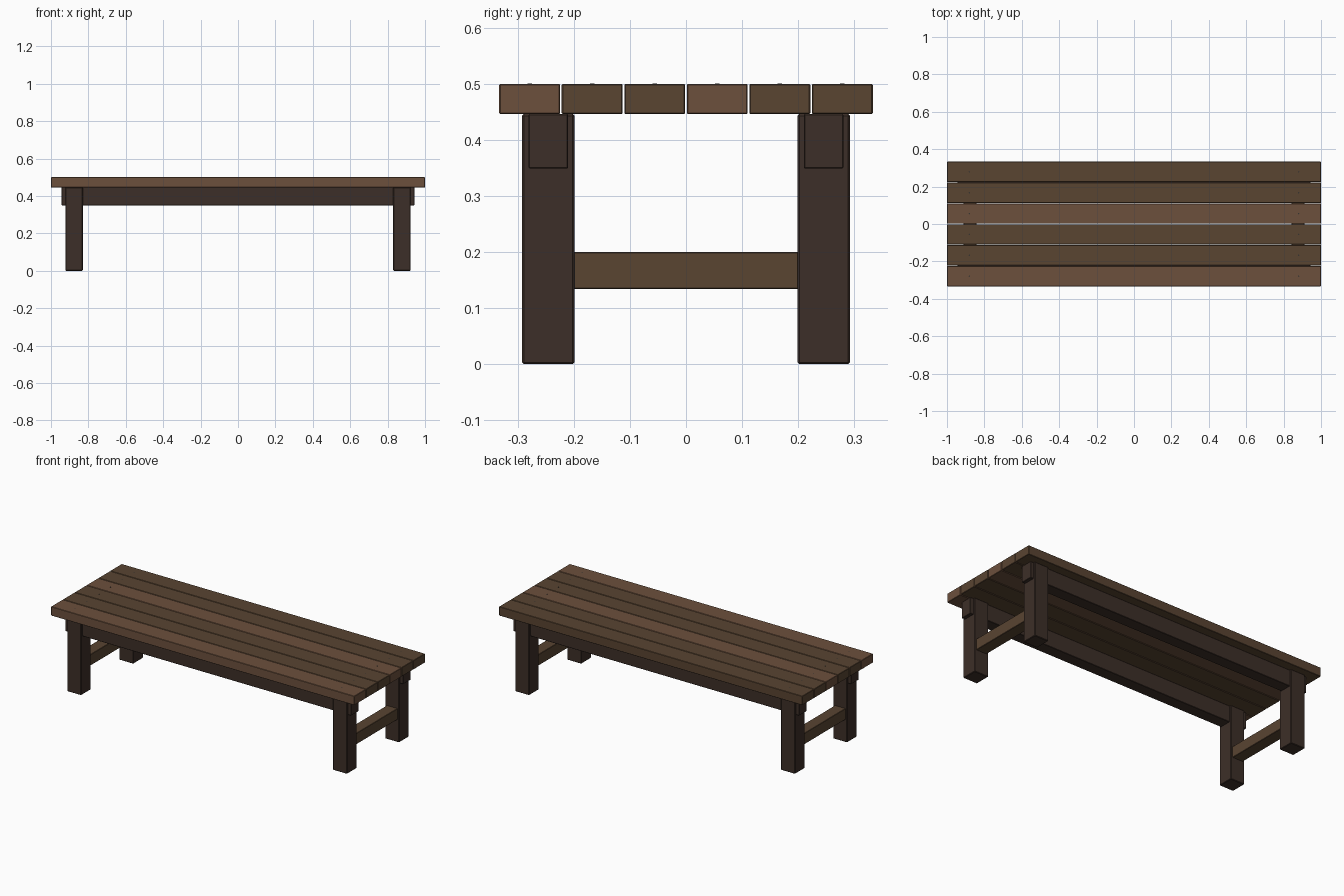
import bpy

if "Cube" in bpy.data.objects:
    bpy.data.objects.remove(bpy.data.objects["Cube"])


def material(name, rgb):
    m = bpy.data.materials.new(name)
    m.diffuse_color = (*rgb, 1)
    m.use_nodes = True
    m.node_tree.nodes["Principled BSDF"].inputs["Base Color"].default_value = m.diffuse_color
    return m


light = material("light_wood", (0.15, 0.08, 0.046))
medium = material("medium_wood", (0.10, 0.058, 0.031))
dark = material("dark_wood", (0.046, 0.028, 0.021))
metal = material("screw_metal", (0.04, 0.035, 0.03))


def board(name, x, y, z, mat, bevel=0.002):
    """Box from (min, max) ranges with slightly eased edges."""
    r = (x, y, z)
    bpy.ops.mesh.primitive_cube_add(size=1, location=[(a + b) / 2 for a, b in r])
    o = bpy.context.object
    o.name = name
    o.scale = [b - a for a, b in r]
    bpy.ops.object.transform_apply(location=False, rotation=False, scale=True)
    mod = o.modifiers.new("eased_edges", 'BEVEL')
    mod.width = bevel
    mod.segments = 1
    o.data.materials.append(mat)
    return o


# Seat slats, each with a screw at both ends
for i in range(6):
    y = (i - 2.5) * 0.1115
    board(f"seat_slat_{i + 1}", (-1, 1), (y - 0.0543, y + 0.0543), (0.446, 0.5),
          light if i % 3 == 0 else medium)
    for side, sx in (("left", -1), ("right", 1)):
        bpy.ops.mesh.primitive_cylinder_add(vertices=8, radius=0.004, depth=0.006,
                                            location=(sx * 0.88, y, 0.4975))
        s = bpy.context.object
        s.name = f"{side}_screw_{i + 1}"
        s.data.materials.append(metal)

# Long rails under the seat, and the four legs
for row, sy in (("front", -1), ("back", 1)):
    yr = sorted((sy * 0.21, sy * 0.281))
    board(f"{row}_rail", (-0.943, 0.943), yr, (0.349, 0.446), dark)
    for side, sx in (("left", -1), ("right", 1)):
        board(f"{row}_{side}_leg", sorted((sx * 0.83, sx * 0.923)),
              sorted((sy * 0.199, sy * 0.292)), (0, 0.446), dark, 0.003)

# Cross stretchers between the legs at each end
for side, sx in (("left", -1), ("right", 1)):
    board(f"{side}_stretcher", sorted((sx * 0.842, sx * 0.912)),
          (-0.205, 0.205), (0.134, 0.2), medium)
